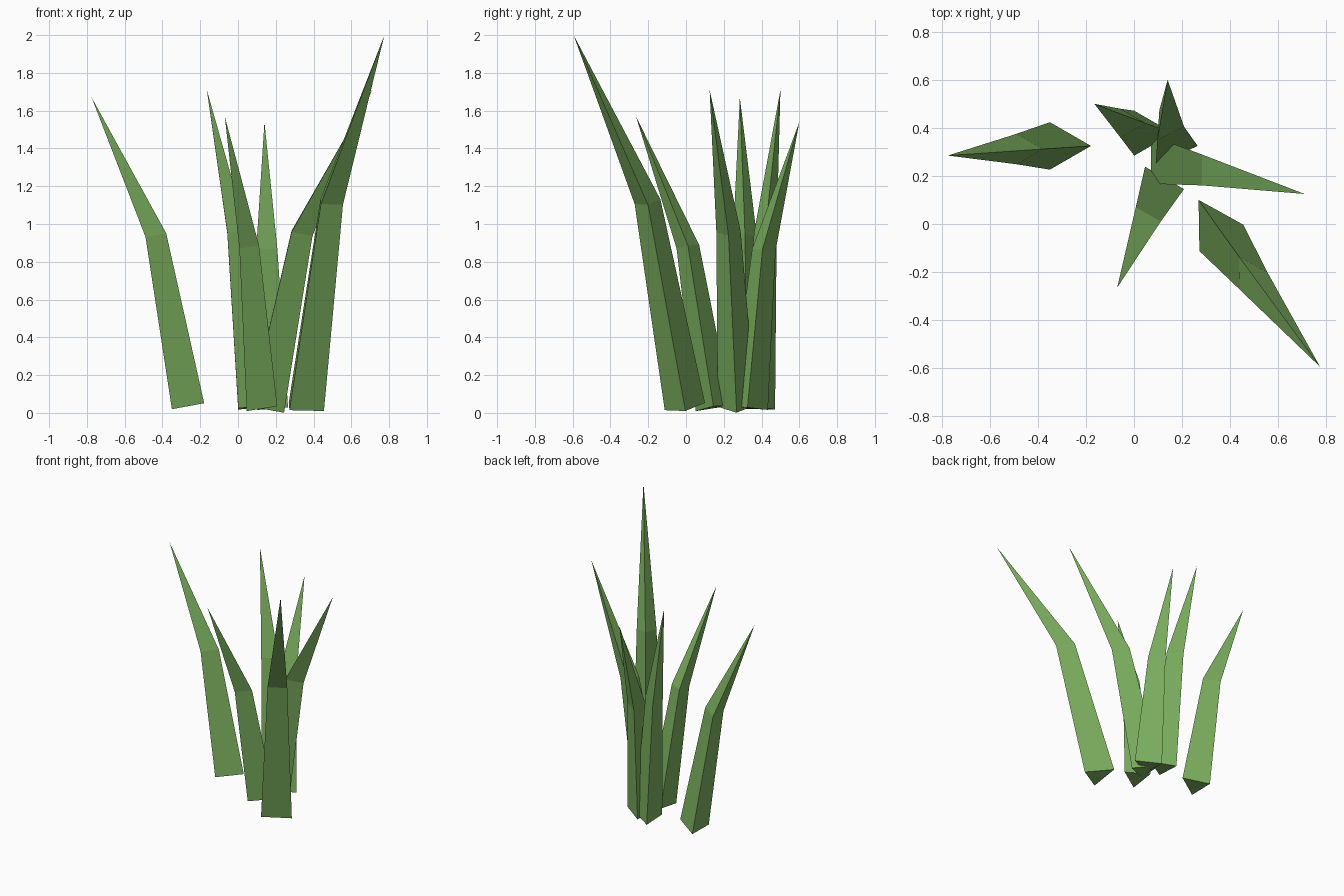
import bpy, bmesh, math
from mathutils import Vector

if "Cube" in bpy.data.objects:
    bpy.data.objects.remove(bpy.data.objects["Cube"])

green = bpy.data.materials.new("leaf green")
green.diffuse_color = (0.2, 0.43, 0.115, 1)
green.use_nodes = True
green.node_tree.nodes["Principled BSDF"].inputs["Base Color"].default_value = green.diffuse_color

# Each blade: base centre, bend centre, tip, base radius, turn in degrees
BLADES = {
    "left_blade":       ((-0.293, 0.325, 0.031), (-0.453, 0.312, 0.938), (-0.775, 0.285, 1.67), 0.114, 0),
    "tall_right_blade": ((0.332, -0.005, 0.026), (0.477, -0.203, 1.113), (0.775, -0.595, 2.00), 0.123, 1),
    "front_blade":      ((0.100, 0.145, 0.028), (0.042, 0.010, 0.882), (-0.07, -0.265, 1.57), 0.108, 0),
    "right_blade":      ((0.128, 0.268, 0.025), (0.320, 0.225, 0.952), (0.710, 0.125, 1.71), 0.116, 0),
    "back_left_blade":  ((0.055, 0.378, 0.026), (-0.022, 0.420, 0.955), (-0.165, 0.500, 1.71), 0.108, 0),
    "back_blade":       ((0.153, 0.333, 0.026), (0.137, 0.410, 0.865), (0.140, 0.600, 1.54), 0.112, -4),
}


def ring(bm, centre, lean, radius, turn):
    """Three-sided cross-section, tilted square to the lean of the stalk."""
    verts = []
    for i in range(3):
        a = math.radians(turn + 120 * i)
        dx, dy = radius * math.cos(a), radius * math.sin(a)
        dz = -(lean.x * dx + lean.y * dy) / lean.z
        verts.append(bm.verts.new(centre + Vector((dx, dy, dz))))
    return verts


def blade(name, base, bend, tip, radius, turn):
    base, bend, tip = Vector(base), Vector(bend), Vector(tip)
    lean = bend - base
    bm = bmesh.new()
    low = ring(bm, base, lean, radius, turn)
    mid = ring(bm, bend, lean, radius * 0.64, turn)
    top = bm.verts.new(tip)
    bm.faces.new(low[::-1])
    for i in range(3):
        j = (i + 1) % 3
        bm.faces.new((low[i], low[j], mid[j], mid[i]))  # stalk
        bm.faces.new((mid[i], mid[j], top))             # pointed end
    bmesh.ops.recalc_face_normals(bm, faces=bm.faces)
    mesh = bpy.data.meshes.new(name)
    bm.to_mesh(mesh)
    bm.free()
    mesh.materials.append(green)
    bpy.context.collection.objects.link(bpy.data.objects.new(name, mesh))


for name, spec in BLADES.items():
    blade(name, *spec)
